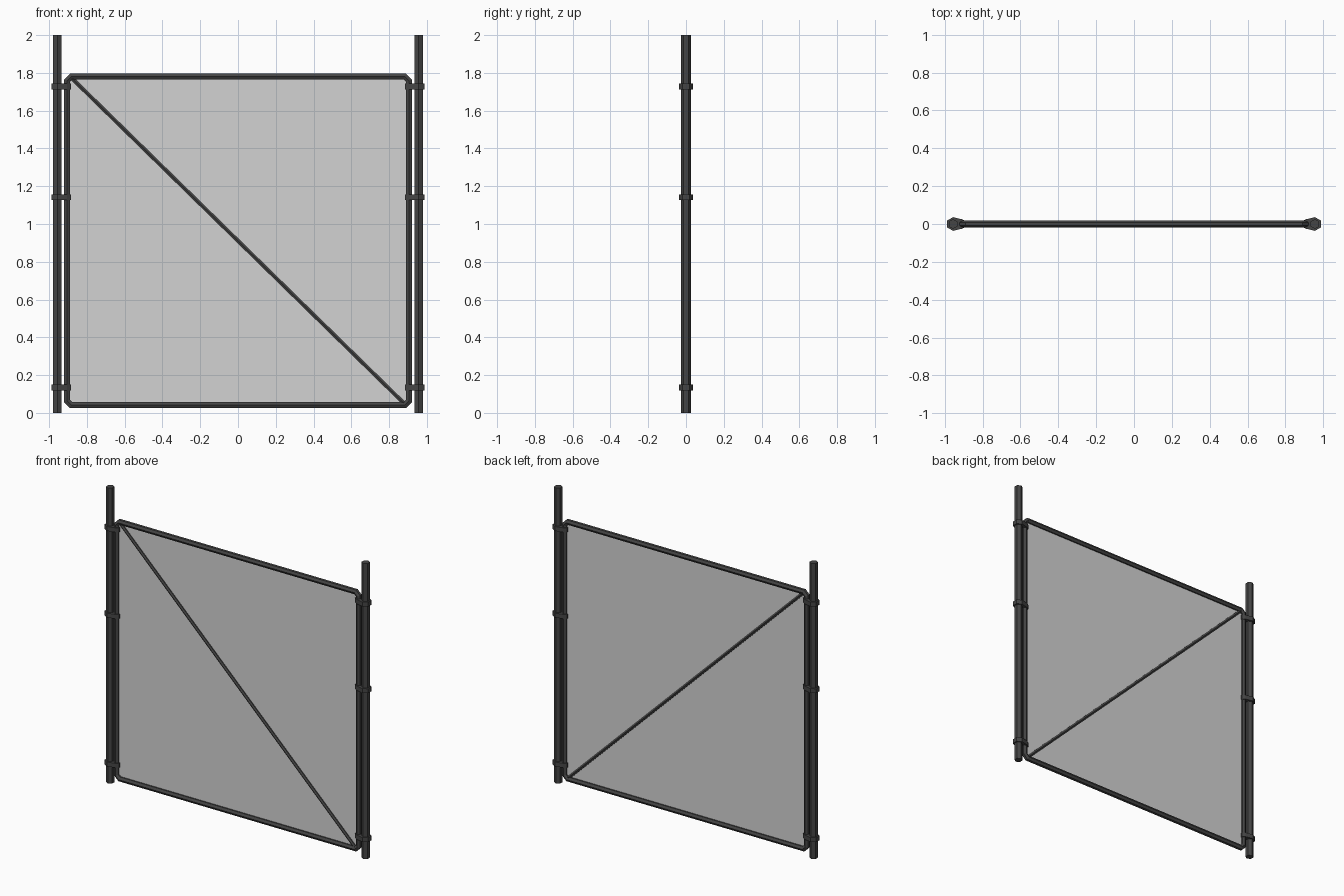
import bpy, bmesh, math
from mathutils import Vector

if "Cube" in bpy.data.objects:
    bpy.data.objects.remove(bpy.data.objects["Cube"])


def material(name, color):
    m = bpy.data.materials.new(name)
    m.diffuse_color = color
    m.use_nodes = True
    m.node_tree.nodes["Principled BSDF"].inputs["Base Color"].default_value = m.diffuse_color
    return m


DARK = material("dark_metal", (0.06, 0.06, 0.06, 1))
MESH = material("light_grey_mesh", (0.65, 0.65, 0.65, 1))


def finish(name, bm, mat):
    bmesh.ops.recalc_face_normals(bm, faces=bm.faces)
    me = bpy.data.meshes.new(name)
    bm.to_mesh(me)
    bm.free()
    me.materials.append(mat)
    ob = bpy.data.objects.new(name, me)
    bpy.context.collection.objects.link(ob)
    return ob


def hexagon(r):
    # six points with tips on the second axis
    return [(r * math.cos(math.radians(90 + 60 * k)),
             r * math.sin(math.radians(90 + 60 * k))) for k in range(6)]


def tube(name, path, r, closed=False):
    # mitred six-sided tube along a path in the xz plane
    bm = bmesh.new()
    n = len(path)
    pts = [Vector((x, 0, z)) for x, z in path]
    rings = []
    for i, p in enumerate(pts):
        a = pts[i - 1] if closed or i > 0 else p * 2 - pts[i + 1]
        b = pts[(i + 1) % n] if closed or i < n - 1 else p * 2 - pts[i - 1]
        d0, d1 = (p - a).normalized(), (b - p).normalized()
        t = (d0 + d1).normalized()
        side = Vector((t.z, 0, -t.x)) / t.dot(d0)
        rings.append([bm.verts.new(p + side * u + Vector((0, v, 0)))
                      for u, v in hexagon(r)])
    for i in range(n if closed else n - 1):
        r0, r1 = rings[i], rings[(i + 1) % n]
        for k in range(6):
            j = (k + 1) % 6
            bm.faces.new((r0[k], r0[j], r1[j], r1[k]))
    if not closed:
        bm.faces.new(rings[0])
        bm.faces.new(rings[-1])
    return finish(name, bm, DARK)


POST_X, FRAME_X = 0.956, 0.905
Z0, Z1, CUT = 0.042, 1.78, 0.021

# frame with cut corners
outline = [(-FRAME_X, Z0 + CUT), (-FRAME_X, Z1 - CUT),
           (-FRAME_X + CUT, Z1), (FRAME_X - CUT, Z1),
           (FRAME_X, Z1 - CUT), (FRAME_X, Z0 + CUT),
           (FRAME_X - CUT, Z0), (-FRAME_X + CUT, Z0)]
tube("frame", outline, 0.018, closed=True)

# diagonal brace
tube("diagonal_brace", [(-0.884, 1.776), (0.884, 0.046)], 0.0125)

# mesh panel
bm = bmesh.new()
bm.faces.new([bm.verts.new((x, 0, z)) for x, z in outline])
finish("mesh_panel", bm, MESH)

# posts and the clamps joining them to the frame
for side, s in (("left", -1), ("right", 1)):
    tube(side + "_post", [(s * POST_X, 0), (s * POST_X, 2)], 0.026)
    for level, z in (("lower", 0.134), ("middle", 1.142), ("upper", 1.728)):
        bm = bmesh.new()
        for cx, r in ((POST_X, 0.036), (FRAME_X, 0.024)):
            for u, v in hexagon(r):
                for h in (-0.015, 0.015):
                    bm.verts.new((s * cx + u, v, z + h))
        bmesh.ops.convex_hull(bm, input=bm.verts)
        loose = [v for v in bm.verts if not v.link_faces]
        bmesh.ops.delete(bm, geom=loose, context='VERTS')
        finish(f"{side}_{level}_clamp", bm, DARK)
